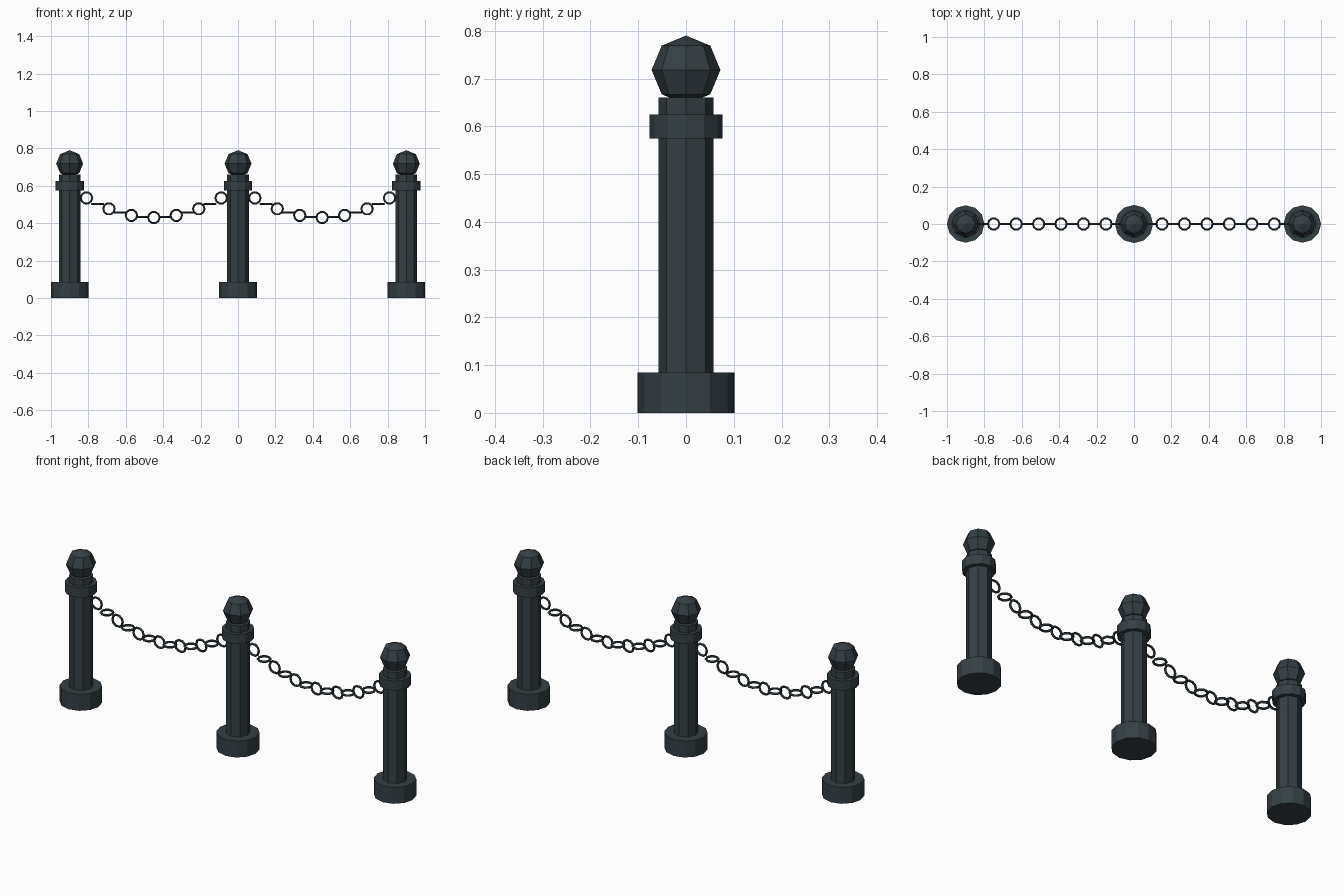
import bpy
import math
from mathutils import Vector

if "Cube" in bpy.data.objects:
    bpy.data.objects.remove(bpy.data.objects["Cube"], do_unlink=True)

# Single dark iron colour
iron = bpy.data.materials.new("dark_iron")
iron.use_nodes = True
colour = (0.035, 0.05, 0.058, 1)
iron.diffuse_color = colour
iron.node_tree.nodes["Principled BSDF"].inputs["Base Color"].default_value = colour


def finish(name):
    obj = bpy.context.object
    obj.name = name
    obj.data.materials.append(iron)
    return obj


def drum(name, x, sides, radius, bottom, top):
    bpy.ops.mesh.primitive_cylinder_add(
        vertices=sides, radius=radius, depth=top - bottom,
        location=(x, 0, (bottom + top) / 2))
    return finish(name)


def link(name, x, z, upright):
    tilt = math.pi / 2 if upright else 0
    bpy.ops.mesh.primitive_torus_add(
        major_segments=10, minor_segments=5, major_radius=0.03,
        minor_radius=0.006, location=(x, 0, z), rotation=(tilt, 0, 0))
    return finish(name)


# Posts: foot, shaft, collar and faceted ball
for side, x in (("right", -0.9), ("middle", 0), ("left", 0.9)):
    drum(side + "_post_base", x, 12, 0.102 if x == 0 else 0.1, 0, 0.085)
    drum(side + "_post_shaft", x, 8, 0.058, 0.08, 0.66)
    drum(side + "_post_collar", x, 12, 0.076, 0.575, 0.625)
    bpy.ops.mesh.primitive_uv_sphere_add(
        segments=8, ring_count=4, radius=0.072, location=(x, 0, 0.718))
    finish(side + "_post_ball")

# Chains: links alternate upright and flat along a sagging curve
for side, centre in (("right", -0.45), ("left", 0.45)):
    for i in range(-6, 7):
        offset = i * 0.06
        sag = 0.43 + 0.81 * offset ** 2
        link(f"{side}_chain_link_{i + 7}", centre + offset, sag, i % 2 == 0)
